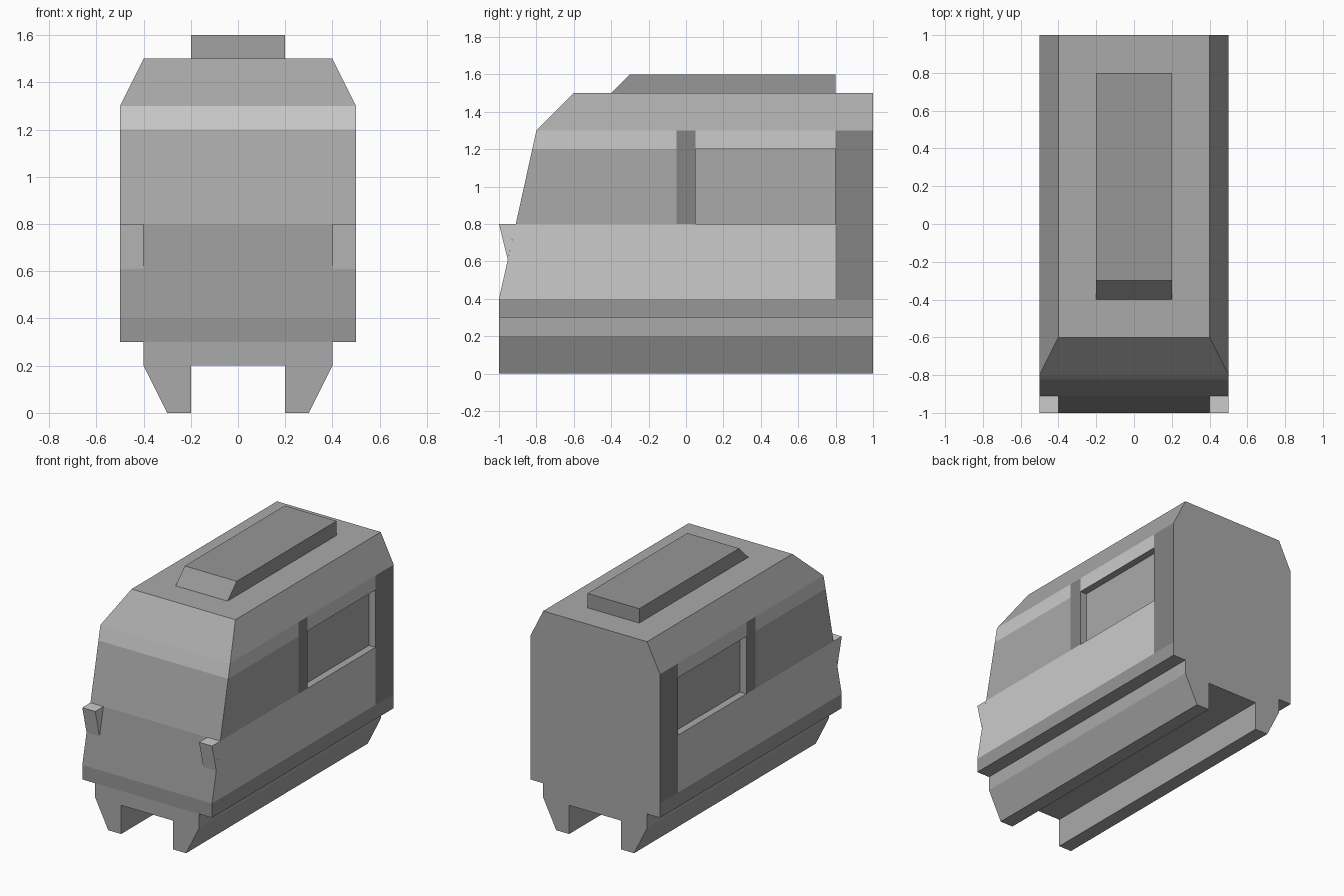
import bpy, bmesh
from mathutils import Vector

if "Cube" in bpy.data.objects:
    bpy.data.objects.remove(bpy.data.objects["Cube"])


def tone(name, v):
    m = bpy.data.materials.new(name)
    m.diffuse_color = (v, v, v, 1)
    m.use_nodes = True
    m.node_tree.nodes["Principled BSDF"].inputs["Base Color"].default_value = m.diffuse_color
    return m


TONES = [tone("mid_grey", 0.40), tone("light_grey", 0.52),
         tone("grey", 0.31), tone("dark_grey", 0.23)]
MID, LIGHT, GREY, DARK = range(4)


def finish(bm, name, default=MID):
    bmesh.ops.recalc_face_normals(bm, faces=bm.faces)
    me = bpy.data.meshes.new(name)
    bm.to_mesh(me)
    bm.free()
    obj = bpy.data.objects.new(name, me)
    bpy.context.collection.objects.link(obj)
    if default is None:
        for m in TONES:
            me.materials.append(m)
    else:
        me.materials.append(TONES[default])
    return obj


def prism(name, profile, axis, a, b, mat):
    """Extrude a 2D profile along x (profile = y,z) or y (profile = x,z)."""
    bm = bmesh.new()
    point = (lambda p: (a, p[0], p[1])) if axis == "x" else (lambda p: (p[0], a, p[1]))
    face = bm.faces.new([bm.verts.new(point(p)) for p in profile])
    ext = bmesh.ops.extrude_face_region(bm, geom=[face], use_keep_orig=True)
    move = Vector((b - a, 0, 0)) if axis == "x" else Vector((0, b - a, 0))
    verts = [g for g in ext["geom"] if isinstance(g, bmesh.types.BMVert)]
    bmesh.ops.translate(bm, verts=verts, vec=move)
    return finish(bm, name, mat)


# Body shell: stacked rectangular rings (z, half width, front y)
levels = [(0.3, 0.5, -1), (0.4, 0.5, -1), (0.8, 0.5, -0.91),
          (1.2, 0.5, -0.822), (1.3, 0.5, -0.8), (1.5, 0.4, -0.6)]
bm = bmesh.new()
rings = [[bm.verts.new(p) for p in ((-w, y, z), (w, y, z), (w, 1, z), (-w, 1, z))]
         for z, w, y in levels]
for lo, hi in zip(rings, rings[1:]):
    for i in range(4):
        j = (i + 1) % 4
        bm.faces.new((lo[i], lo[j], hi[j], hi[i]))
bm.faces.new(rings[0][::-1])
bm.faces.new(rings[-1])
for y in (-0.05, 0.05, 0.8):
    bmesh.ops.bisect_plane(bm, geom=bm.verts[:] + bm.edges[:] + bm.faces[:],
                           plane_co=(0, y, 0), plane_no=(0, 1, 0))
bmesh.ops.recalc_face_normals(bm, faces=bm.faces)

# Painted bands and pillars
for f in bm.faces:
    n, c = f.normal, f.calc_center_median()
    if abs(n.x) > 0.99:
        if c.z < 0.4:
            f.material_index = GREY
        elif c.y > 0.8 or (-0.05 < c.y < 0.05 and c.z > 0.8):
            f.material_index = DARK
        elif c.z < 0.8 or c.z > 1.2:
            f.material_index = LIGHT
    elif n.y < -0.5:
        if c.z < 0.8:
            f.material_index = GREY
        elif 1.2 < c.z < 1.3:
            f.material_index = LIGHT

# Recessed side windows
for side in (-1, 1):
    panes = [f for f in bm.faces if f.normal.x * side > 0.99
             and 0.05 < f.calc_center_median().y < 0.8
             and 0.8 < f.calc_center_median().z < 1.2]
    ext = bmesh.ops.extrude_discrete_faces(bm, faces=panes)
    verts = {v for f in ext["faces"] for v in f.verts}
    bmesh.ops.translate(bm, verts=list(verts), vec=(-0.05 * side, 0, 0))
finish(bm, "body_shell", None)

# Headlamp hoods overhanging the front corners
for label, x in (("left", -0.5), ("right", 0.4)):
    prism(label + "_headlamp_hood", [(-0.953, 0.61), (-1, 0.8), (-0.91, 0.8)],
          "x", x, x + 0.1, LIGHT)

# Roof unit with sloped front
prism("roof_unit", [(-0.4, 1.5), (0.8, 1.5), (0.8, 1.6), (-0.3, 1.6)],
      "x", -0.2, 0.2, GREY)

# Undercarriage with a central channel
half = [(0.2, 0.2), (0.2, 0), (0.3, 0), (0.4, 0.2), (0.4, 0.3)]
prism("undercarriage", half + [(-x, z) for x, z in reversed(half)],
      "y", -1, 1, MID)
